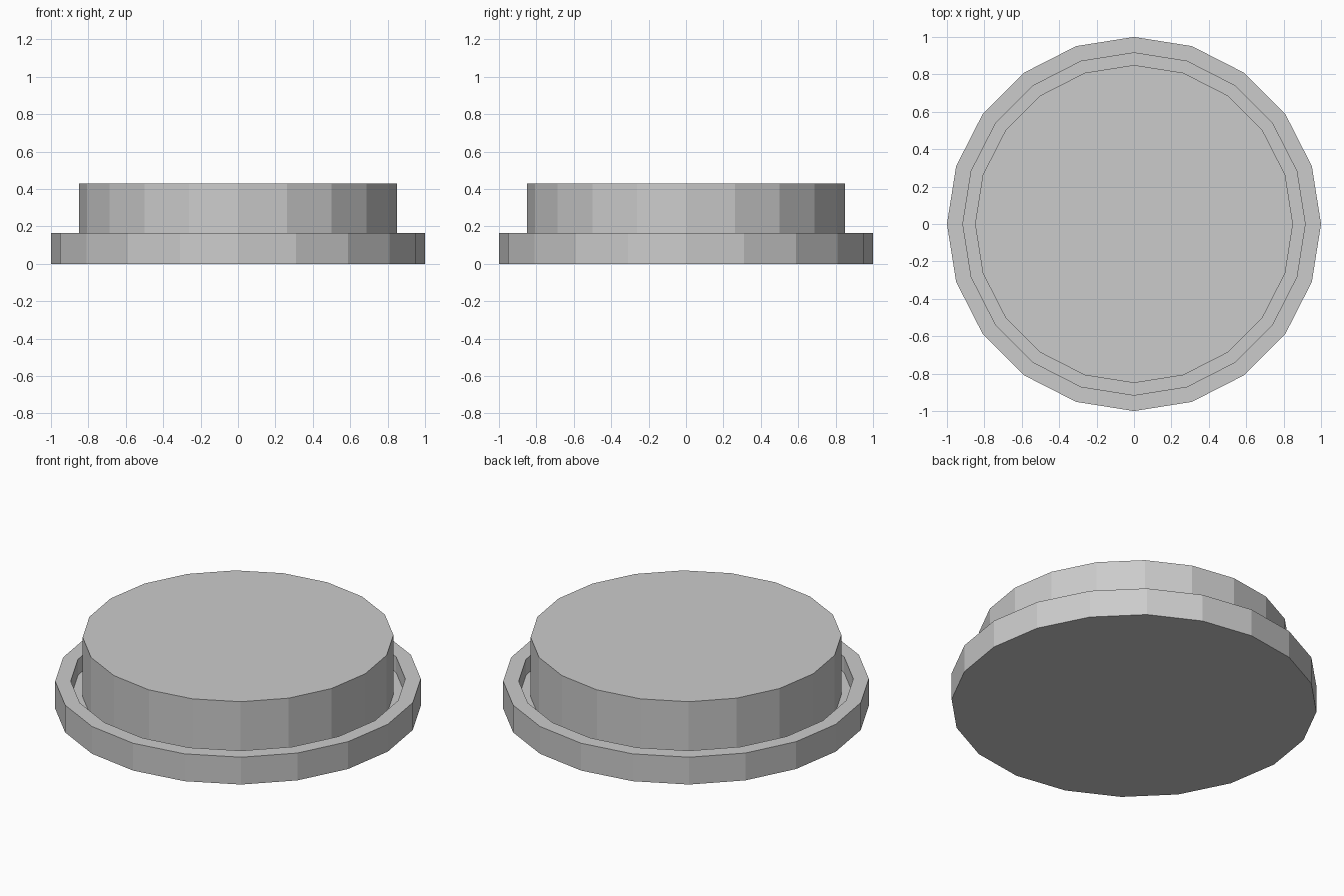
import bpy, bmesh, math

if "Cube" in bpy.data.objects:
    bpy.data.objects.remove(bpy.data.objects["Cube"])

SIDES = 20


def lathe(name, profile):
    """Closed turned solid: rings from the profile, capped at both ends."""
    bm = bmesh.new()
    rings = []
    for r, z in profile:
        rings.append([bm.verts.new((r * math.cos(math.tau * i / SIDES),
                                    r * math.sin(math.tau * i / SIDES), z))
                      for i in range(SIDES)])
    for a, b in zip(rings, rings[1:]):
        for i in range(SIDES):
            j = (i + 1) % SIDES
            bm.faces.new((a[i], a[j], b[j], b[i]))
    bm.faces.new(rings[0][::-1])
    bm.faces.new(rings[-1])
    mesh = bpy.data.meshes.new(name)
    bm.to_mesh(mesh)
    bm.free()
    obj = bpy.data.objects.new(name, mesh)
    bpy.context.collection.objects.link(obj)
    return obj


# Tray with raised rim, narrow groove and tall central drum
lathe("rimmed_drum", [
    (1.0, 0.0), (1.0, 0.165),        # outer wall
    (0.915, 0.165), (0.915, 0.07),   # rim top and groove wall
    (0.85, 0.07), (0.85, 0.43),      # groove floor and drum side
])
